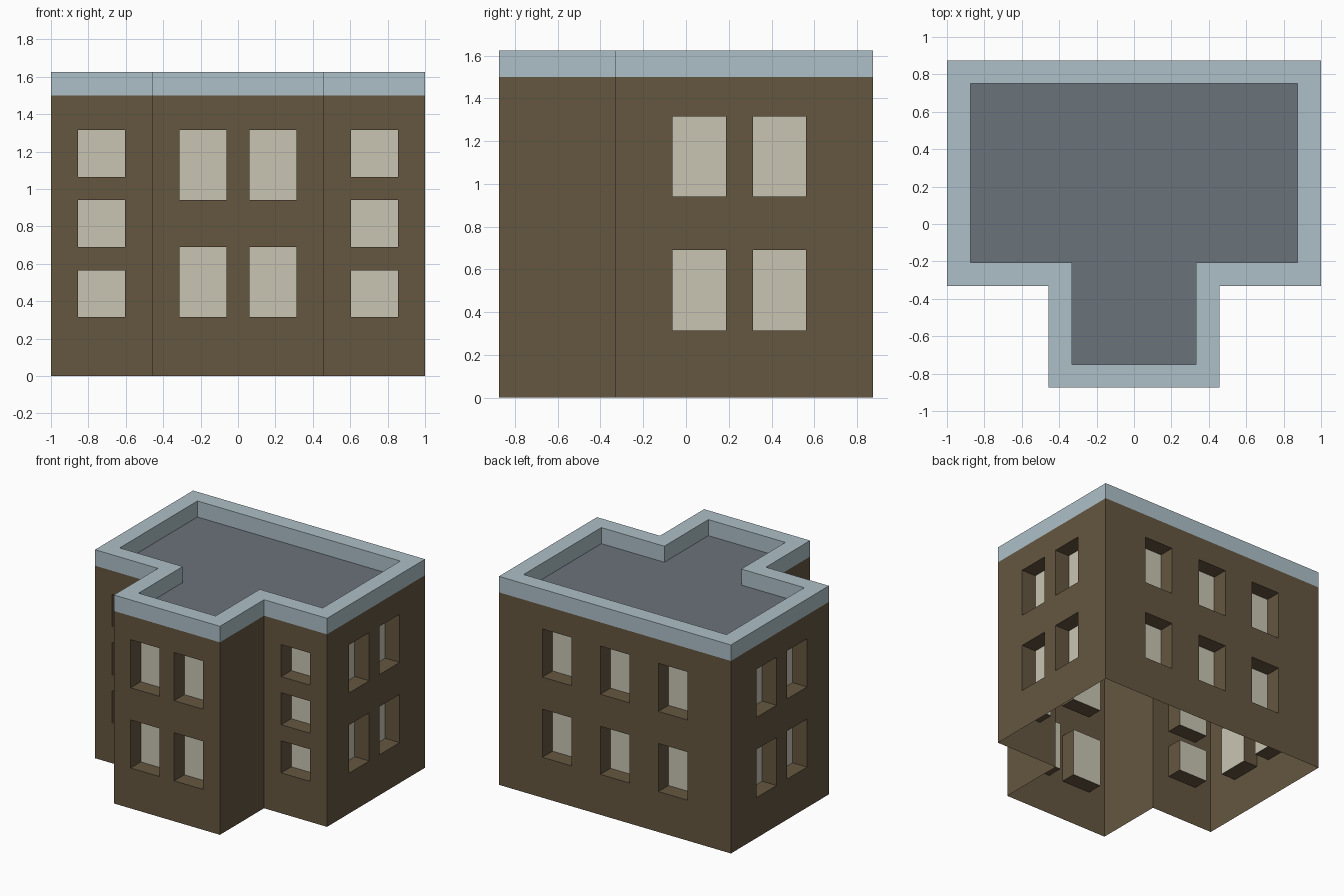
import bpy, bmesh
from mathutils import Vector

if "Cube" in bpy.data.objects:
    bpy.data.objects.remove(bpy.data.objects["Cube"])


def material(name, rgb):
    """Flat colour given as 0-255 sRGB, stored as linear."""
    lin = [((c / 255 + 0.055) / 1.055) ** 2.4 for c in rgb]
    m = bpy.data.materials.new(name)
    m.diffuse_color = (*lin, 1)
    m.use_nodes = True
    m.node_tree.nodes["Principled BSDF"].inputs["Base Color"].default_value = m.diffuse_color
    return m


BROWN = material("brown wall", (101, 86, 64))
CREAM = material("cream window", (201, 197, 180))
BLUE = material("pale blue trim", (174, 192, 200))
GREY = material("grey roof", (106, 114, 122))

WALL_H, TOP_H, T = 1.5, 1.625, 0.125   # wall height, parapet top, thickness / recess
HALF_W = 0.125                         # half window width


def footprint(inset):
    """T-shaped outline, counter-clockwise seen from above."""
    s, w = 0.457 - inset, 1 - inset
    f, m, b = -0.875 + inset, -0.332 + inset, 0.875 - inset
    return [(-s, f), (s, f), (s, m), (w, m), (w, b), (-w, b), (-w, m), (-s, m)]


def face(bm, pts):
    bm.faces.new([bm.verts.new(p) for p in pts])


def finish(name, bm, mat):
    bmesh.ops.remove_doubles(bm, verts=bm.verts, dist=1e-5)
    me = bpy.data.meshes.new(name)
    bm.to_mesh(me)
    bm.free()
    me.materials.append(mat)
    ob = bpy.data.objects.new(name, me)
    bpy.context.collection.objects.link(ob)


# Walls with recessed windows: a grid per wall, window cells pushed inwards
TALL = [(0.315, 0.69), (0.94, 1.315)]
SMALL = [(0.315, 0.565), (0.69, 0.94), (1.065, 1.315)]
# window centres (world x or y) and rows for each wall, in footprint order
WINDOWS = [
    ([-0.1875, 0.1875], TALL),   # front of stem
    ([], []),                    # stem right
    ([0.73], SMALL),             # right wing front
    ([0.0625, 0.4375], TALL),    # right side
    ([-0.5, 0, 0.5], TALL),      # back
    ([0.0625, 0.4375], TALL),    # left side
    ([-0.73], SMALL),            # left wing front
    ([], []),                    # stem left
]

walls, panes = bmesh.new(), bmesh.new()
outer, inner = footprint(0), footprint(T)
n = len(outer)

for i, (centres, rows) in enumerate(WINDOWS):
    a, b = Vector((*outer[i], 0)), Vector((*outer[(i + 1) % n], 0))
    d = (b - a).normalized()
    inward = Vector((-d.y, d.x, 0)) * T
    axis = 0 if abs(d.x) > 0.5 else 1
    cols = sorted(sorted(((c - a[axis]) * d[axis] - HALF_W,
                          (c - a[axis]) * d[axis] + HALF_W)) for c in centres)
    us = [0] + [u for c in cols for u in c] + [(b - a).length]
    zs = [0] + [z for r in rows for z in r] + [WALL_H]
    for ui in range(len(us) - 1):
        for zi in range(len(zs) - 1):
            q = [a + d * u + Vector((0, 0, z)) for u, z in (
                (us[ui], zs[zi]), (us[ui + 1], zs[zi]),
                (us[ui + 1], zs[zi + 1]), (us[ui], zs[zi + 1]))]
            if ui % 2 and zi % 2:
                back = [p + inward for p in q]
                face(panes, back)
                for k in range(4):
                    j = (k + 1) % 4
                    face(walls, [q[k], q[j], back[j], back[k]])
            else:
                face(walls, q)

finish("walls", walls, BROWN)
finish("window_panes", panes, CREAM)

# Parapet: outer band, flat top, inner band
bm = bmesh.new()
for i in range(n):
    j = (i + 1) % n
    profile = [(outer, WALL_H), (outer, TOP_H), (inner, TOP_H), (inner, WALL_H)]
    for (p, z0), (q, z1) in zip(profile, profile[1:]):
        face(bm, [(*p[i], z0), (*p[j], z0), (*q[j], z1), (*q[i], z1)])
finish("parapet", bm, BLUE)

# Sunken flat roof, as two rectangles
bm = bmesh.new()
face(bm, [(*inner[k], WALL_H) for k in (0, 1, 2, 7)])
face(bm, [(*inner[k], WALL_H) for k in (6, 7, 2, 3, 4, 5)])
finish("roof", bm, GREY)
